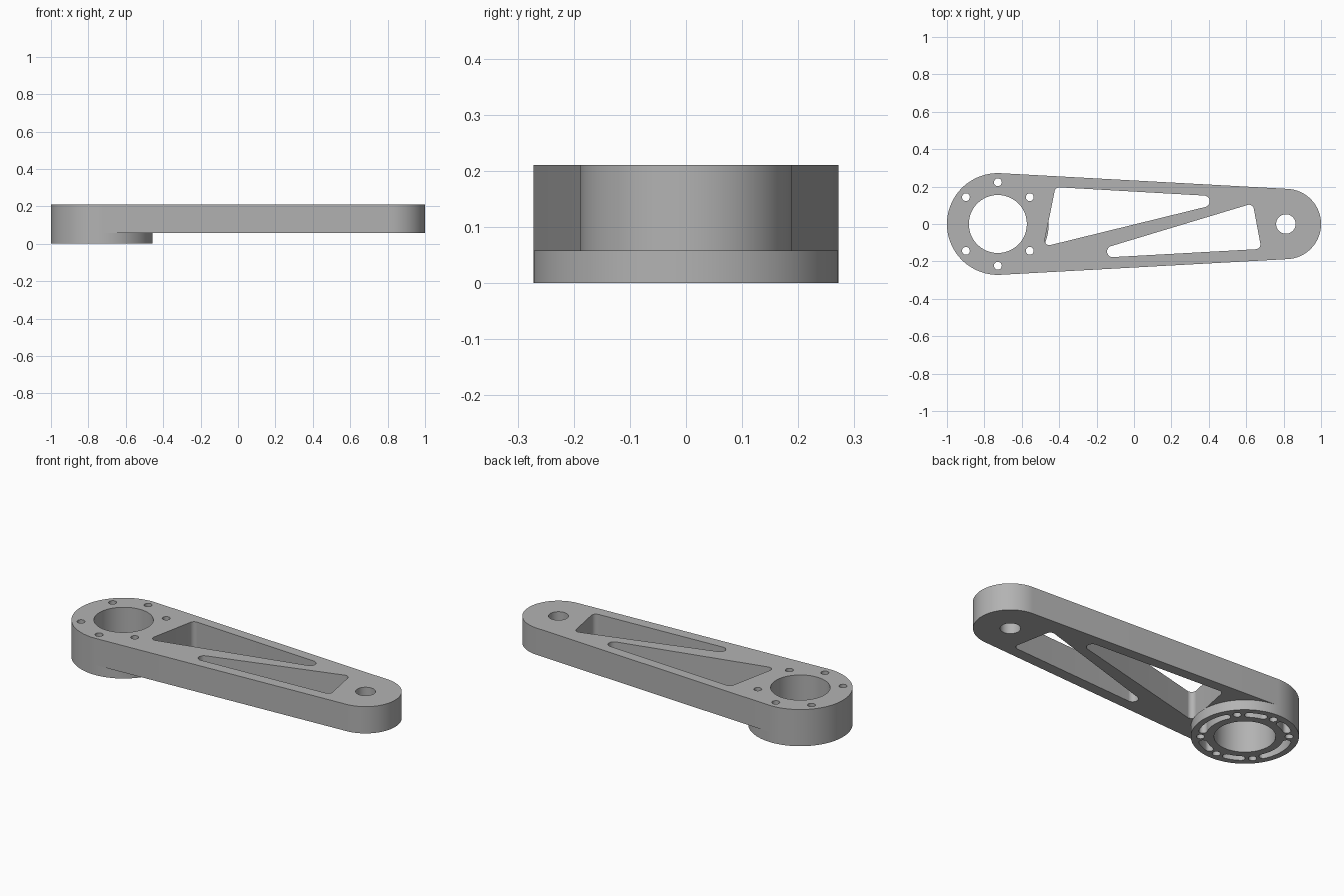
import bpy
import bmesh
from math import cos, sin, pi, radians
from mathutils import Vector
from mathutils.geometry import convex_hull_2d

cube = bpy.data.objects.get("Cube")
if cube:
    bpy.data.objects.remove(cube, do_unlink=True)

SEAM, TOP = 0.057, 0.211
HUB = (-0.728, 0.0)
TIP = (0.812, 0.0)
HUB_R, TIP_R, BORE_R, BOLT_RING = 0.272, 0.188, 0.155, 0.223

grey = bpy.data.materials.new("Grey metal")
grey.use_nodes = True
grey.diffuse_color = (0.45, 0.45, 0.45, 1)
grey.node_tree.nodes["Principled BSDF"].inputs["Base Color"].default_value = (0.45, 0.45, 0.45, 1)


def circle(centre, r, n=48):
    return [Vector((centre[0] + r * cos(2 * pi * i / n),
                    centre[1] + r * sin(2 * pi * i / n))) for i in range(n)]


def rounded(discs, n=64):
    """Outline wrapped tightly around a set of discs (x, y, radius)."""
    pts = [p for x, y, r in discs for p in circle((x, y), r, n)]
    return [pts[i] for i in convex_hull_2d(pts)]


def on_hub(angle, r):
    a = radians(angle)
    return Vector((HUB[0] + r * cos(a), HUB[1] + r * sin(a)))


def arc_slot(mid, half, r, w, n=20):
    """Curved slot around the hub with round ends."""
    loop = [on_hub(mid - half + 2 * half * i / n, r + w) for i in range(n + 1)]
    for end, start in ((mid + half, 0), (mid - half, 180)):
        c = on_hub(end, r)
        for k in range(1, 10):
            a = radians(end + start + 18 * k)
            loop.append(c + Vector((cos(a), sin(a))) * w)
        if start == 0:
            loop += [on_hub(mid + half - 2 * half * i / n, r - w) for i in range(n + 1)]
    return loop


def plate(name, loops, z0, z1):
    """Flat plate: first loop is the outline, the others are holes."""
    bm = bmesh.new()
    edges = []
    for loop in loops:
        vs = [bm.verts.new((p.x, p.y, z0)) for p in loop]
        edges += [bm.edges.new((v, vs[i - 1])) for i, v in enumerate(vs)]
    bmesh.ops.triangle_fill(bm, edges=edges, use_beauty=True, normal=(0, 0, 1))
    ext = bmesh.ops.extrude_face_region(bm, geom=bm.faces[:], use_keep_orig=True)
    moved = [g for g in ext["geom"] if isinstance(g, bmesh.types.BMVert)]
    bmesh.ops.translate(bm, verts=moved, vec=(0, 0, z1 - z0))
    bmesh.ops.recalc_face_normals(bm, faces=bm.faces[:])
    mesh = bpy.data.meshes.new(name)
    bm.to_mesh(mesh)
    bm.free()
    mesh.materials.append(grey)
    ob = bpy.data.objects.new(name, mesh)
    bpy.context.collection.objects.link(ob)
    bpy.ops.object.select_all(action='DESELECT')
    ob.select_set(True)
    bpy.context.view_layer.objects.active = ob
    bpy.ops.object.shade_smooth_by_angle(angle=radians(30))
    return ob


# Holes shared by the arm and the boss
bore = circle(HUB, BORE_R, 96)
bolts = [circle(on_hub(s * a, BOLT_RING), 0.021, 24) for a in (40, 90, 140) for s in (1, -1)]

# Tapered arm with two rounded triangular windows and a pivot hole
outline = rounded([(*HUB, HUB_R), (*TIP, TIP_R)], 128)
window_a = rounded([(-0.40, 0.171, 0.025), (-0.452, -0.088, 0.025), (0.374, 0.121, 0.031)])
window_b = rounded([(0.615, 0.077, 0.026), (0.65, -0.109, 0.026), (-0.114, -0.147, 0.03)])
pivot = circle(TIP, 0.052)
plate("arm", [outline, bore, window_a, window_b, pivot] + bolts, SEAM, TOP)

# Round boss under the hub, with curved slots between the bolt holes
slots = [arc_slot(a, 25, BOLT_RING - 0.005, 0.021) for a in (0, 180)]
slots += [arc_slot(a, 10, BOLT_RING - 0.005, 0.021) for a in (65, 115, -65, -115)]
plate("hub_boss", [circle(HUB, HUB_R, 128), bore] + bolts + slots, 0, SEAM)
